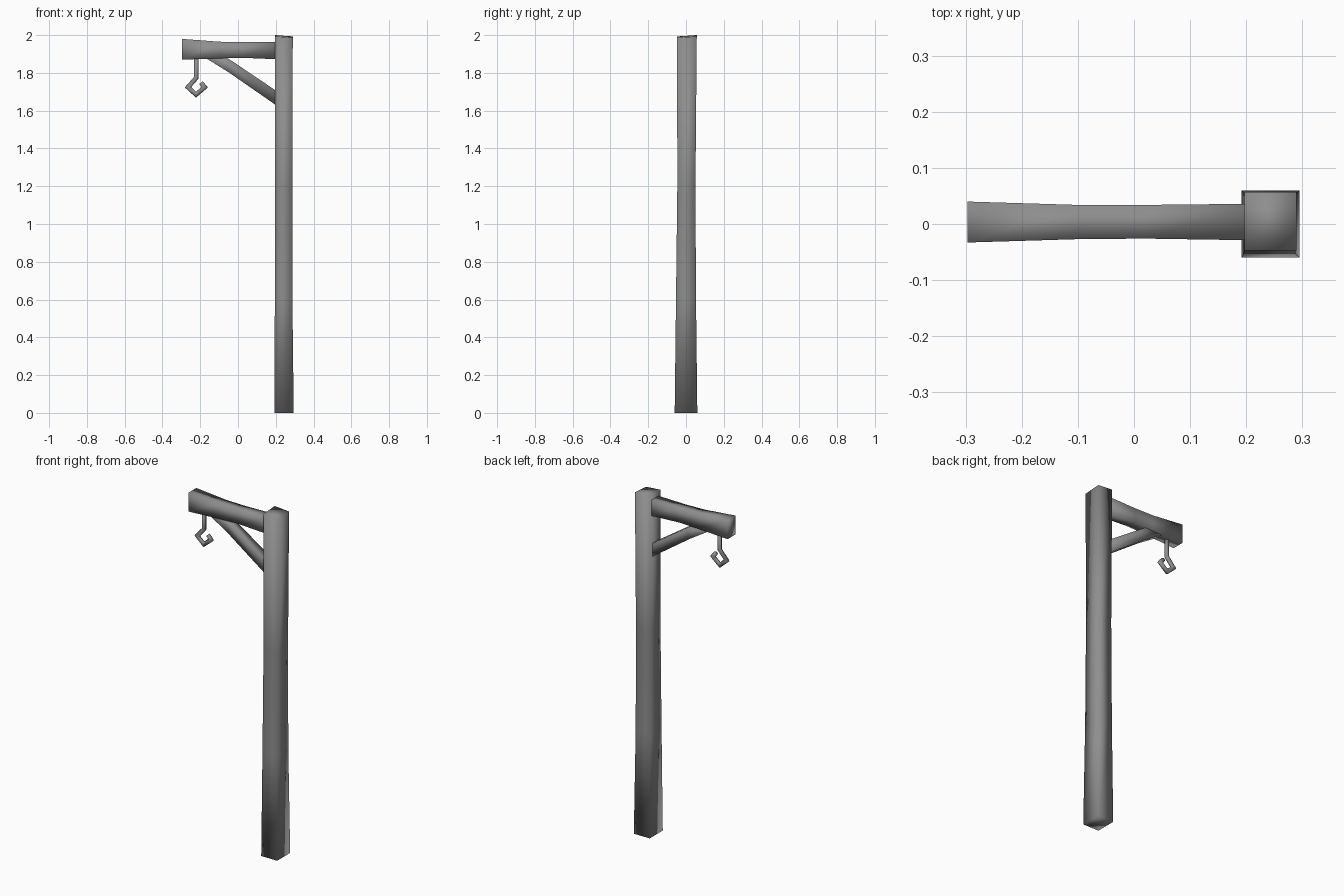
import bpy
import bmesh
from math import sin, cos, pi
from mathutils import Vector

cube = bpy.data.objects.get("Cube")
if cube:
    bpy.data.objects.remove(cube, do_unlink=True)

# One weathered grey for everything
grey = bpy.data.materials.new("weathered_grey")
grey.use_nodes = True
colour = (0.27, 0.27, 0.27, 1)
grey.diffuse_color = colour
grey.node_tree.nodes["Principled BSDF"].inputs["Base Color"].default_value = colour


def loft(name, rings):
    """Skin a list of equal-length point rings, cap the ends, shade smooth."""
    bm = bmesh.new()
    loops = [[bm.verts.new(p) for p in ring] for ring in rings]
    n = len(loops[0])
    for a, b in zip(loops, loops[1:]):
        for i in range(n):
            j = (i + 1) % n
            bm.faces.new((a[i], a[j], b[j], b[i]))
    bm.faces.new(loops[0])
    bm.faces.new(loops[-1])
    bmesh.ops.recalc_face_normals(bm, faces=bm.faces)
    for f in bm.faces:
        f.smooth = True
    mesh = bpy.data.meshes.new(name)
    bm.to_mesh(mesh)
    bm.free()
    mesh.materials.append(grey)
    obj = bpy.data.objects.new(name, mesh)
    bpy.context.collection.objects.link(obj)
    return obj


# Upright post: z, x range, y range per section, with a slightly slanted top
def post_ring(z, x0, x1, y0, y1, slant=0):
    return [(x0, y0, z - slant / 2), (x1, y0, z - slant),
            (x1, y1, z - slant / 2), (x0, y1, z)]


loft("post", [
    post_ring(0, 0.192, 0.295, -0.06, 0.06),
    post_ring(0.6, 0.195, 0.288, -0.053, 0.053),
    post_ring(1.2, 0.197, 0.288, -0.046, 0.05),
    post_ring(2, 0.197, 0.29, -0.047, 0.057, 0.014),
])


# Members lying in the x-z plane: upper and lower edge points plus y range
def beam_ring(upper, lower, y0, y1):
    return [(upper[0], y0, upper[1]), (upper[0], y1, upper[1]),
            (lower[0], y1, lower[1]), (lower[0], y0, lower[1])]


loft("cross_arm", [
    beam_ring((-0.297, 1.98), (-0.297, 1.87), -0.033, 0.04),
    beam_ring((-0.1, 1.965), (-0.1, 1.877), -0.027, 0.034),
    beam_ring((0.02, 1.963), (0.02, 1.88), -0.026, 0.034),
    beam_ring((0.21, 1.965), (0.21, 1.872), -0.029, 0.036),
])

loft("diagonal_brace", [
    beam_ring((0.21, 1.7), (0.21, 1.623), -0.026, 0.03),
    beam_ring((-0.02, 1.855), (-0.045, 1.8), -0.02, 0.026),
    beam_ring((-0.09, 1.9), (-0.17, 1.878), -0.02, 0.026),
])


# Hook: six-sided rod swept along an angular path with mitred corners
def sweep(name, path, radius, y=0.003, sides=6):
    pts = [Vector(p) for p in path]
    rings = []
    for i, p in enumerate(pts):
        before = (p - pts[i - 1]).normalized() if i else None
        after = (pts[i + 1] - p).normalized() if i + 1 < len(pts) else None
        before, after = before or after, after or before
        along = (before + after).normalized()
        side = Vector((-along.y, along.x)) / max(along.dot(after), 0.5)
        ring = []
        for k in range(sides):
            a = 2 * pi * k / sides
            q = p + side * radius * cos(a)
            ring.append((q.x, y + radius * sin(a), q.y))
        rings.append(ring)
    return loft(name, rings)


sweep("hook", [(-0.22, 1.89), (-0.22, 1.775), (-0.265, 1.724),
               (-0.222, 1.685), (-0.176, 1.724), (-0.196, 1.748)], 0.012)
